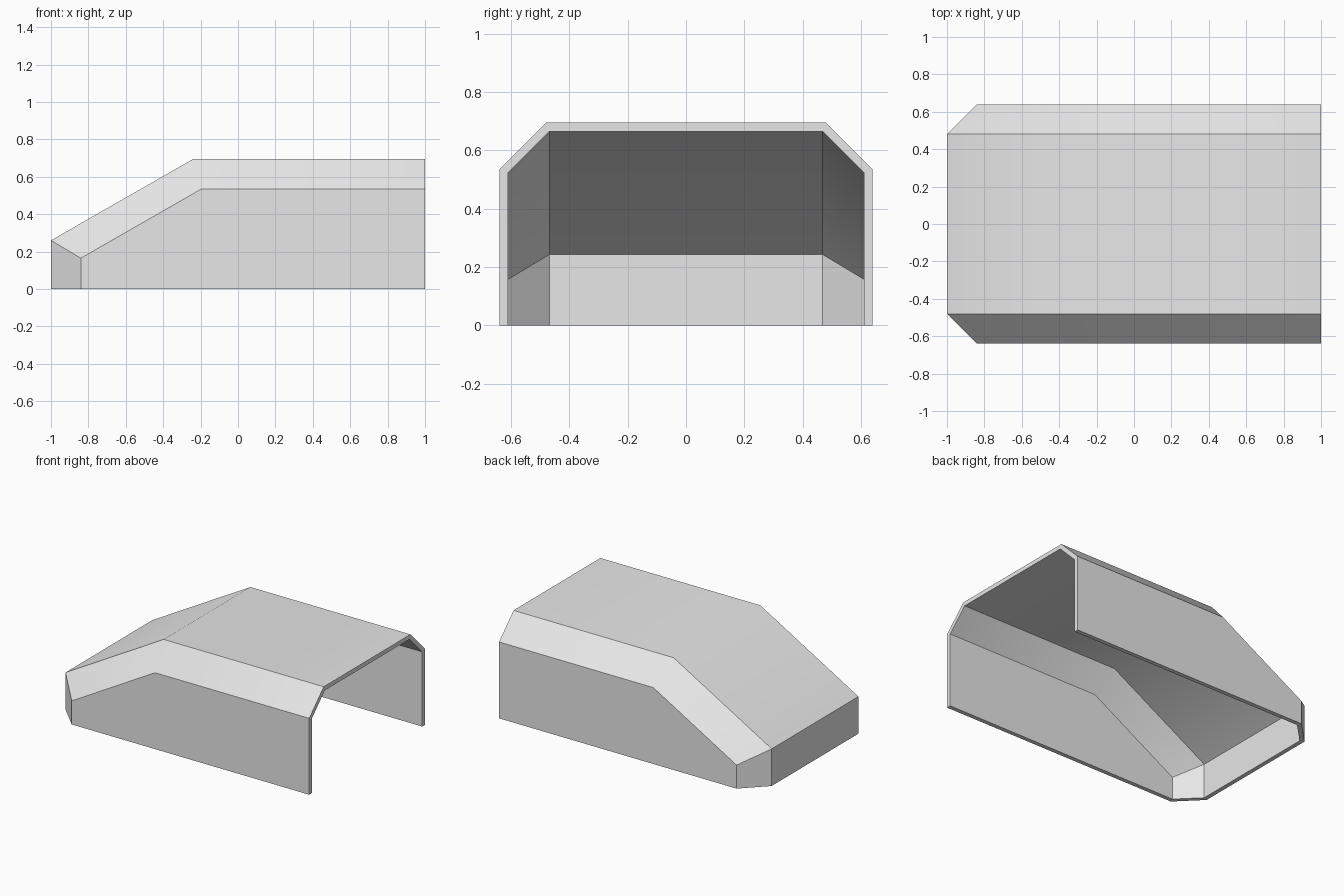
import bpy, bmesh, math

cube = bpy.data.objects.get("Cube")
if cube:
    bpy.data.objects.remove(cube, do_unlink=True)

# Single grey finish
grey = bpy.data.materials.new("light_grey")
grey.use_nodes = True
grey.diffuse_color = (0.8, 0.8, 0.8, 1)
grey.node_tree.nodes["Principled BSDF"].inputs["Base Color"].default_value = (0.8, 0.8, 0.8, 1)


def skin(bm, nose_x, corner_x, ridge_x, shoulder_x, top_y, side_y,
         nose_z, corner_z, top_z, shoulder_z):
    """One open skin: sloped roof, chamfered shoulders, walls and nose."""
    rear = 1.0
    sides = []
    for s in (-1, 1):
        points = {
            "nose_top": (nose_x, s * top_y, nose_z),
            "ridge": (ridge_x, s * top_y, top_z),
            "rear_top": (rear, s * top_y, top_z),
            "corner_top": (corner_x, s * side_y, corner_z),
            "shoulder": (shoulder_x, s * side_y, shoulder_z),
            "rear_shoulder": (rear, s * side_y, shoulder_z),
            "nose_base": (nose_x, s * top_y, 0),
            "corner_base": (corner_x, s * side_y, 0),
            "rear_base": (rear, s * side_y, 0),
        }
        sides.append({name: bm.verts.new(co) for name, co in points.items()})

    # Chamfers, side walls and nose corners
    for v in sides:
        for names in (("nose_top", "corner_top", "shoulder", "ridge"),
                      ("ridge", "shoulder", "rear_shoulder", "rear_top"),
                      ("corner_top", "corner_base", "rear_base", "rear_shoulder", "shoulder"),
                      ("nose_top", "nose_base", "corner_base", "corner_top")):
            bm.faces.new([v[n] for n in names])

    # Nose, sloped roof and flat roof span both sides
    a, b = sides
    for p, q in (("nose_base", "nose_top"), ("nose_top", "ridge"), ("ridge", "rear_top")):
        bm.faces.new((a[p], a[q], b[q], b[p]))

    # Open border running round the rear arch and the base
    border = ("rear_top", "rear_shoulder", "rear_base", "corner_base", "nose_base")
    return [a[n] for n in border] + [b[n] for n in reversed(border)]


bm = bmesh.new()
outer = skin(bm, -1, -0.84, -0.24, -0.195, 0.48, 0.64, 0.26, 0.165, 0.695, 0.535)
inner = skin(bm, -0.97, -0.828, -0.232, -0.19, 0.468, 0.61, 0.243, 0.158, 0.665, 0.523)

# Rim joining the two skins
for i in range(len(outer)):
    j = (i + 1) % len(outer)
    bm.faces.new((outer[i], outer[j], inner[j], inner[i]))
bmesh.ops.recalc_face_normals(bm, faces=bm.faces)

mesh = bpy.data.meshes.new("cover_shell")
bm.to_mesh(mesh)
bm.free()
mesh.materials.append(grey)
cover = bpy.data.objects.new("cover_shell", mesh)
bpy.context.collection.objects.link(cover)

# Blend the shallow roof bend, keep the other edges crisp
bpy.ops.object.select_all(action='DESELECT')
cover.select_set(True)
bpy.context.view_layer.objects.active = cover
bpy.ops.object.shade_smooth_by_angle(angle=math.radians(31))
